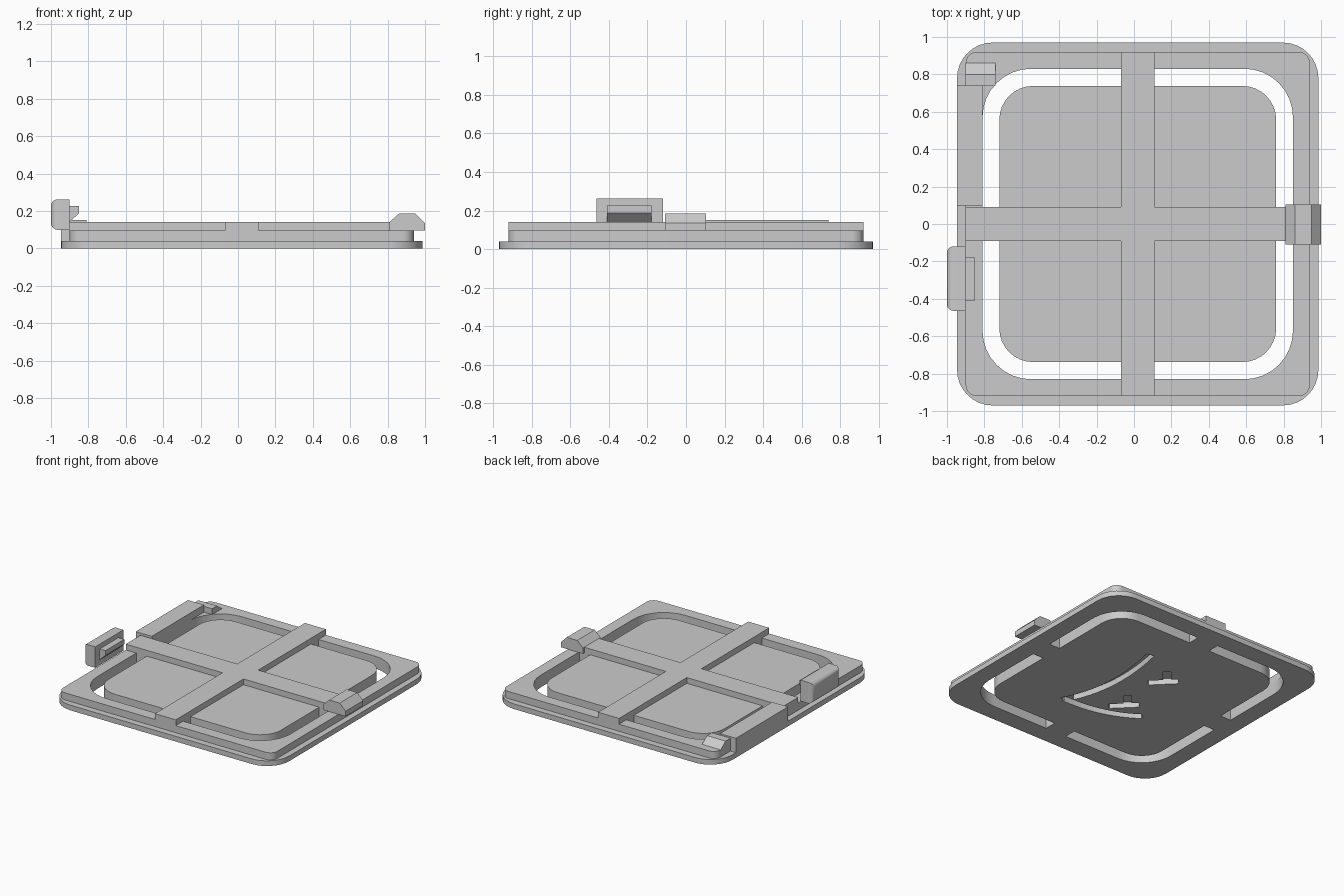
import bpy, bmesh, math
from mathutils import Vector

if "Cube" in bpy.data.objects:
    bpy.data.objects.remove(bpy.data.objects["Cube"], do_unlink=True)

grey = bpy.data.materials.new("plain grey")
grey.use_nodes = True
COLOUR = (0.6, 0.6, 0.6, 1)
grey.diffuse_color = COLOUR
grey.node_tree.nodes["Principled BSDF"].inputs["Base Color"].default_value = COLOUR

CX = 0.02    # plate centre along x
TOP = 0.095  # top of frame and panel


def finish(name, bm, smooth=False):
    bmesh.ops.recalc_face_normals(bm, faces=bm.faces)
    mesh = bpy.data.meshes.new(name)
    bm.to_mesh(mesh)
    bm.free()
    mesh.materials.append(grey)
    obj = bpy.data.objects.new(name, mesh)
    bpy.context.collection.objects.link(obj)
    if smooth:
        bpy.ops.object.select_all(action="DESELECT")
        obj.select_set(True)
        bpy.context.view_layer.objects.active = obj
        bpy.ops.object.shade_smooth_by_angle(angle=math.radians(30))
    return obj


def extrude(name, points, offset, smooth=False):
    """Closed outline of 3D points pushed along an offset."""
    bm = bmesh.new()
    face = bm.faces.new([bm.verts.new(p) for p in points])
    new = bmesh.ops.extrude_face_region(bm, geom=[face])["geom"]
    bmesh.ops.translate(bm, vec=Vector(offset),
                        verts=[v for v in new if isinstance(v, bmesh.types.BMVert)])
    return finish(name, bm, smooth)


def box(name, x, y, z):
    corners = [(x[0], y[0]), (x[1], y[0]), (x[1], y[1]), (x[0], y[1])]
    return extrude(name, [(a, b, z[0]) for a, b in corners], (0, 0, z[1] - z[0]))


def rounded(hx, hy, r, n=8):
    """Outline of a rounded rectangle around the plate centre."""
    pts = []
    for q, (sx, sy) in enumerate([(1, 1), (-1, 1), (-1, -1), (1, -1)]):
        for i in range(n + 1):
            a = math.pi / 2 * (q + i / n)
            pts.append((CX + sx * (hx - r) + r * math.cos(a),
                        sy * (hy - r) + r * math.sin(a)))
    return pts


def ring(name, outer, inner, z0, z1):
    """Rounded frame between two outlines with equal point counts."""
    bm = bmesh.new()
    loops = [[bm.verts.new((x, y, z)) for x, y in pts]
             for pts, z in ((outer, z0), (outer, z1), (inner, z1), (inner, z0))]
    count = len(outer)
    for k in range(4):
        a, b = loops[k], loops[(k + 1) % 4]
        for i in range(count):
            j = (i + 1) % count
            bm.faces.new((a[i], a[j], b[j], b[i]))
    return finish(name, bm, True)


# Base flange and raised frame around the opening
opening = rounded(0.83, 0.83, 0.26)
ring("base_flange", rounded(0.966, 0.97, 0.19), opening, 0, 0.04)
ring("raised_frame", rounded(0.92, 0.92, 0.06), opening, 0.04, TOP)

# Centre panel, level with the frame
panel = extrude("centre_panel", [(x, y, 0) for x, y in rounded(0.74, 0.738, 0.18)],
                (0, 0, TOP), True)

# Cross bars
long_bar = box("long_bar", (-0.07, 0.11), (-0.92, 0.92), (0, 0.14))
cross_bar = box("cross_bar", (-0.9, 0.94), (-0.09, 0.09), (0, 0.14))


# Shallow grooves in the underside
def groove(name, a, mid, b, width):
    a, mid, b = Vector(a), Vector(mid), Vector(b)
    ctrl = 2 * mid - (a + b) / 2
    left, right = [], []
    for i in range(13):
        t = i / 12
        p = a * (1 - t) ** 2 + ctrl * 2 * t * (1 - t) + b * t * t
        d = ((ctrl - a) * (1 - t) + (b - ctrl) * t).normalized()
        side = Vector((-d.y, d.x)) * width / 2
        left.append(p + side)
        right.append(p - side)
    cutter = extrude(name, [(p.x, p.y, -0.02) for p in left + right[::-1]], (0, 0, 0.065))
    cutter.hide_render = True
    cutter.hide_set(True)
    for target in (panel, long_bar, cross_bar):
        mod = target.modifiers.new(name, "BOOLEAN")
        mod.operation = "DIFFERENCE"
        mod.object = cutter


groove("groove_cutter_long", (0.21, 0.43), (0.165, -0.06), (0.28, -0.45), 0.06)
groove("groove_cutter_side", (0.27, -0.43), (-0.04, -0.395), (-0.3, -0.27), 0.06)
for label, y in (("back", 0), ("front", -0.43)):
    groove("groove_cutter_bar_" + label, (-0.03, 0.12 + y), (-0.105, 0.195 + y),
           (-0.18, 0.27 + y), 0.06)
    groove("groove_cutter_leg_" + label, (-0.125, 0.21 + y), (-0.08, 0.265 + y),
           (-0.035, 0.32 + y), 0.055)

# Catch on the left-hand side of the plate (+x)
catch = [(0.81, TOP), (0.81, 0.14), (0.86, 0.185), (0.95, 0.185), (1, 0.135), (1, TOP)]
extrude("side_catch", [(x, -0.11, z) for x, z in catch], (0, 0.215, 0))

# Raised rail and its ramp on the opposite side
box("side_rail", (-0.947, -0.81), (0.1, 0.74), (0.04, 0.152))
ramp = [(0.74, TOP), (0.74, 0.14), (0.8, 0.14), (0.86, TOP)]
extrude("rail_ramp", [(-0.9, y, z) for y, z in ramp], (0.16, 0, 0))

# Latch grip with rounded outer edges, and its hook
bm = bmesh.new()
bmesh.ops.create_cube(bm, size=1)
bmesh.ops.scale(bm, vec=(0.1, 0.345, 0.163), verts=bm.verts)
bmesh.ops.translate(bm, vec=(-0.95, -0.292, 0.1805), verts=bm.verts)
edges = [e for e in bm.edges if all(v.co.x < -0.95 for v in e.verts)]
bmesh.ops.bevel(bm, geom=edges, offset=0.035, segments=5, profile=0.5, affect="EDGES")
finish("latch_grip", bm, True)
hook = [(-0.9, 0.14), (-0.9, 0.225), (-0.85, 0.225), (-0.85, 0.188)]
extrude("latch_hook", [(x, -0.41, z) for x, z in hook], (0, 0.23, 0))
